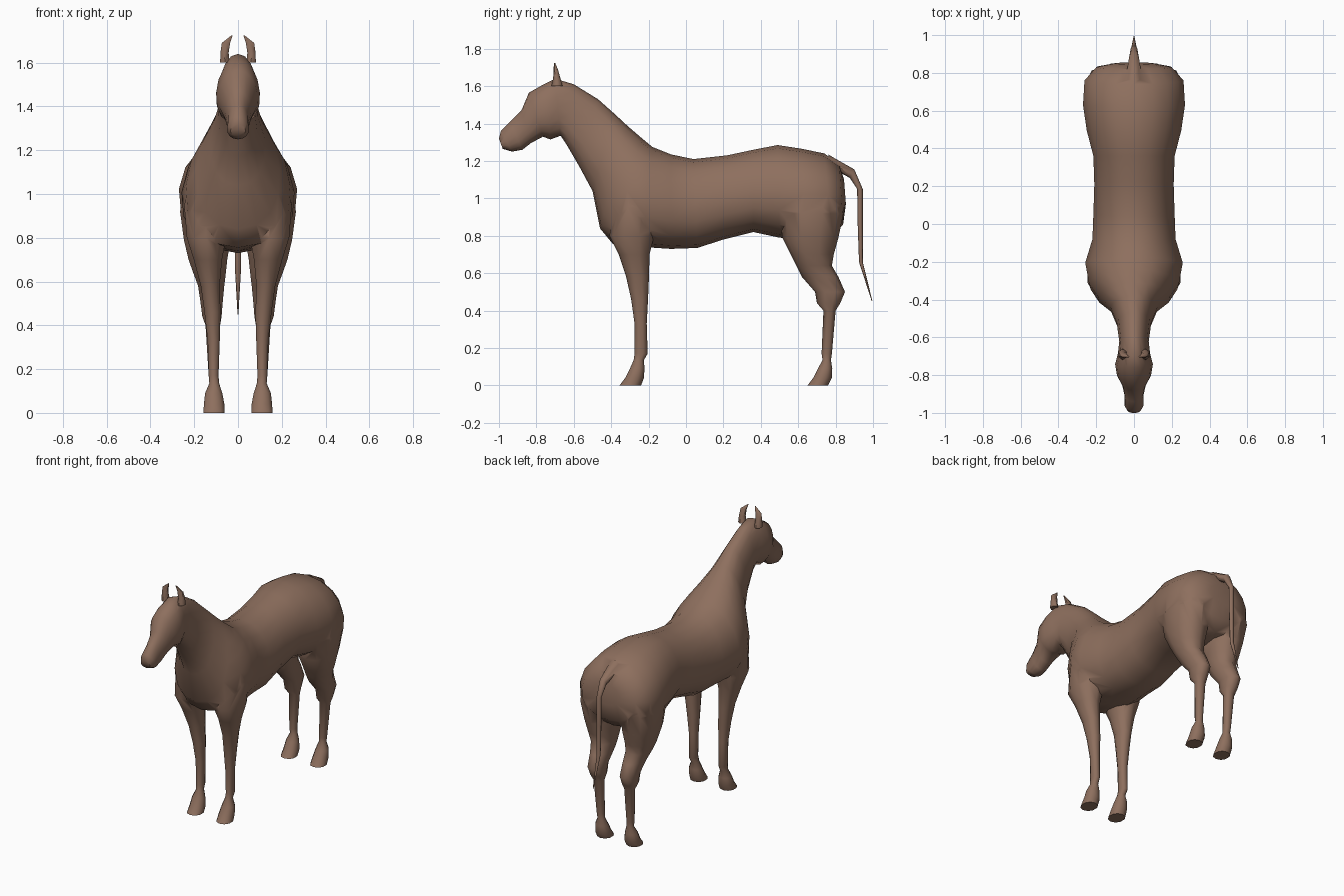
import bpy, bmesh, math
from mathutils import Vector as V

coat = bpy.data.materials.new("brown_coat")
coat.diffuse_color = (0.27, 0.16, 0.112, 1)


def loft(name, rings, sides, power=2.0, taper=0.0):
    """Skin a row of (centre, half_x, half_axis) rings and cap both ends."""
    bm = bmesh.new()
    loops = []
    for c, hx, ax in rings:
        loop = []
        for i in range(sides):
            a = 2 * math.pi * i / sides
            s, k = math.sin(a), math.cos(a)
            px = math.copysign(abs(s) ** (2 / power), s)
            pk = math.copysign(abs(k) ** (2 / power), k)
            loop.append(bm.verts.new(c + V((hx * px * (1 - taper * pk), 0, 0)) + ax * pk))
        loops.append(loop)
    for a, b in zip(loops, loops[1:]):
        for i in range(sides):
            j = (i + 1) % sides
            bm.faces.new((a[i], a[j], b[j], b[i]))
    bm.faces.new(loops[0])
    bm.faces.new(loops[-1])
    bmesh.ops.recalc_face_normals(bm, faces=bm.faces)
    me = bpy.data.meshes.new(name)
    bm.to_mesh(me)
    bm.free()
    me.materials.append(coat)
    ob = bpy.data.objects.new(name, me)
    bpy.context.collection.objects.link(ob)
    return ob


def spine(name, rows, sides, power=2.0, taper=0.0):
    """Rows: top y, top z, bottom y, bottom z, half width."""
    return loft(name, [(V((0, (a + c) / 2, (b + d) / 2)), w,
                        V((0, (a - c) / 2, (b - d) / 2))) for a, b, c, d, w in rows],
                sides, power, taper)


def column(name, rows, sides, side, power=2.2):
    """Rows: z, front y, back y, inner x, outer x."""
    return loft(name, [(V((side * (p + q) / 2, (a + b) / 2, z)), (q - p) / 2,
                        V((0, (b - a) / 2, 0))) for z, a, b, p, q in rows], sides, power)


# torso, neck and head in one skin, from rump to muzzle
body = spine("body", [
    (.845, 1.10, .855, .97, .10), (.82, 1.18, .84, .86, .20),
    (.74, 1.24, .78, .80, .262), (.62, 1.265, .64, .78, .27),
    (.49, 1.285, .50, .79, .25), (.36, 1.26, .36, .82, .215),
    (.22, 1.23, .20, .78, .21), (.04, 1.21, .06, .735, .215),
    (-.08, 1.235, -.08, .73, .22), (-.18, 1.275, -.23, .74, .258),
    (-.24, 1.325, -.39, .755, .238), (-.31, 1.385, -.46, .84, .19),
    (-.38, 1.45, -.50, 1.04, .125), (-.47, 1.53, -.57, 1.17, .092),
    (-.60, 1.61, -.64, 1.29, .078), (-.70, 1.64, -.67, 1.335, .085),
    (-.76, 1.61, -.725, 1.315, .10), (-.84, 1.565, -.765, 1.33, .09),
    (-.88, 1.47, -.83, 1.295, .062), (-.94, 1.41, -.875, 1.26, .05),
    (-.99, 1.36, -.93, 1.25, .05), (-1.0, 1.32, -.98, 1.265, .034),
], 16, 2.15, 0.1)

FRONT = [(0, -.355, -.24, .06, .16), (.04, -.325, -.225, .06, .158),
         (.09, -.30, -.222, .07, .152), (.135, -.28, -.225, .085, .132),
         (.17, -.275, -.205, .088, .135), (.33, -.275, -.21, .082, .14),
         (.46, -.293, -.203, .078, .155), (.58, -.32, -.198, .082, .172),
         (.70, -.36, -.195, .07, .205), (.80, -.41, -.17, .05, .238),
         (.95, -.38, -.17, .06, .25), (1.05, -.34, -.18, .08, .22)]
HIND = [(0, .65, .76, .06, .16), (.04, .68, .78, .06, .158),
        (.09, .705, .782, .07, .152), (.135, .73, .775, .085, .132),
        (.17, .725, .78, .088, .135), (.40, .735, .80, .08, .15),
        (.44, .70, .825, .073, .165), (.50, .69, .85, .068, .173),
        (.58, .62, .815, .06, .185), (.64, .59, .78, .052, .208),
        (.70, .56, .79, .045, .23), (.79, .515, .815, .03, .252),
        (.92, .50, .842, .03, .27), (1.08, .55, .82, .06, .24)]
EAR = [(1.60, -.72, -.66, .035, .085), (1.645, -.71, -.672, .04, .083),
       (1.69, -.708, -.685, .033, .077), (1.725, -.706, -.70, .024, .030)]

# mirrored legs and ears
parts = []
for side, tag in ((-1, "left"), (1, "right")):
    parts += [column("front_leg_" + tag, FRONT, 10, side),
              column("hind_leg_" + tag, HIND, 10, side),
              column("ear_" + tag, EAR, 6, side, 2)]

# tail
parts.append(spine("tail", [
    (.76, 1.235, .78, 1.14, .04), (.82, 1.20, .82, 1.14, .036),
    (.90, 1.155, .875, 1.11, .025), (.945, 1.05, .915, 1.05, .017),
    (.945, .86, .918, .86, .016), (.945, .66, .925, .66, .014),
    (.997, .45, .993, .45, .002)], 8))

# fuse everything into one skin
for ob in parts:
    mod = body.modifiers.new("fuse_" + ob.name, "BOOLEAN")
    mod.operation = "UNION"
    mod.solver = "EXACT"
    mod.object = ob
bpy.context.view_layer.objects.active = body
body.select_set(True)
for mod in list(body.modifiers):
    bpy.ops.object.modifier_apply(modifier=mod.name)
for ob in parts:
    bpy.data.objects.remove(ob)
body.name = "horse_body"
bpy.ops.object.shade_smooth_by_angle(angle=math.radians(60))
